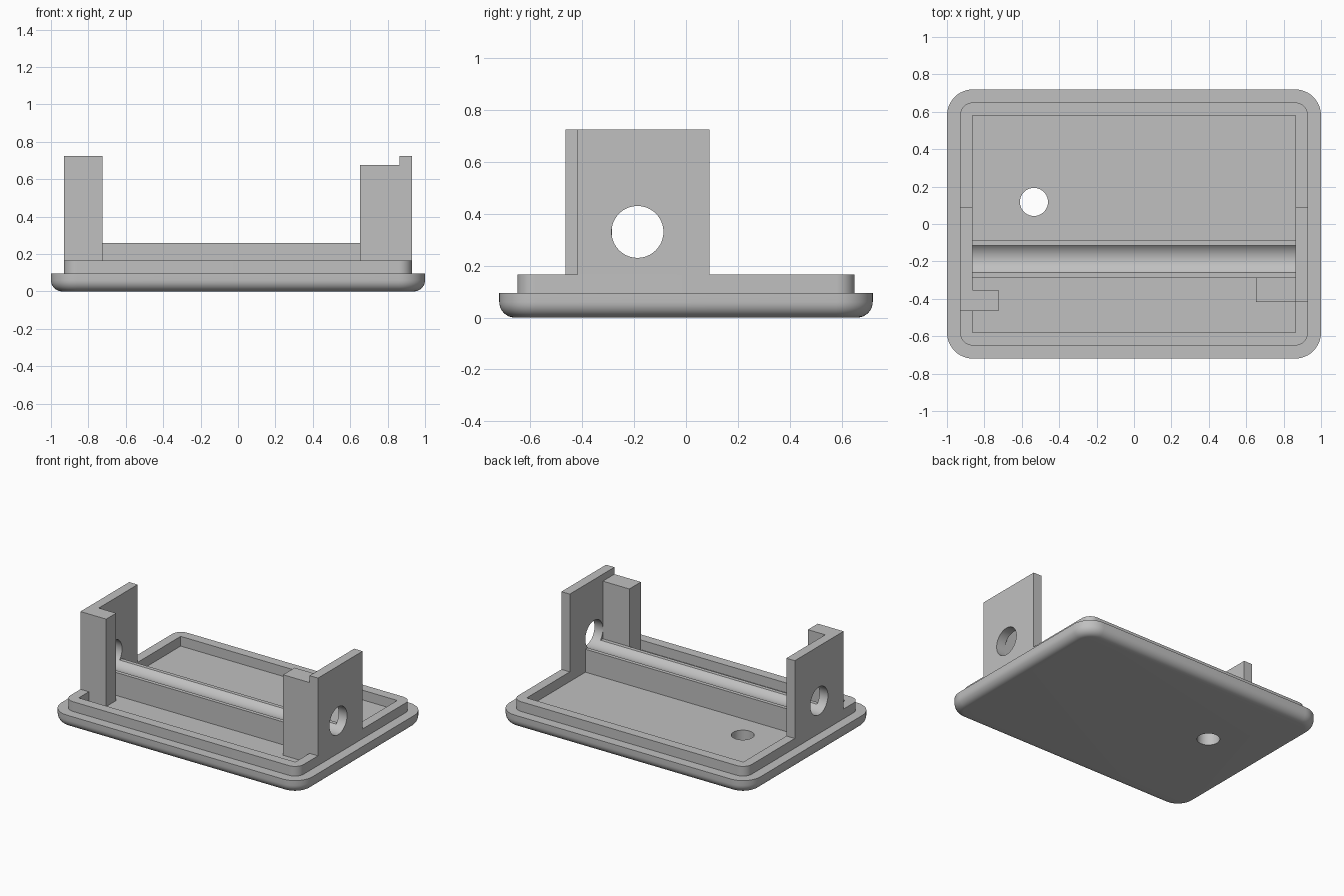
import bpy, bmesh
from math import cos, sin, pi, asin
from mathutils import Matrix

cube = bpy.data.objects.get("Cube")
if cube:
    bpy.data.objects.remove(cube, do_unlink=True)

grey = bpy.data.materials.new("light_grey")
grey.use_nodes = True
colour = (0.53, 0.53, 0.53, 1)
grey.diffuse_color = colour
grey.node_tree.nodes["Principled BSDF"].inputs["Base Color"].default_value = colour

FLOOR, LIP, TOP, RIDGE = 0.095, 0.165, 0.725, 0.26
IN_X, IN_Y, OUT_X, OUT_Y = 0.863, 0.58, 0.93, 0.65
ROD_Y, ROD_Z, ROD_R = -0.187, 0.33, 0.1


def make(name, bm):
    bmesh.ops.recalc_face_normals(bm, faces=bm.faces)
    mesh = bpy.data.meshes.new(name)
    bm.to_mesh(mesh)
    bm.free()
    mesh.materials.append(grey)
    ob = bpy.data.objects.new(name, mesh)
    bpy.context.collection.objects.link(ob)
    return ob


def loft(name, rings):
    """Closed solid through a stack of matching point rings."""
    bm = bmesh.new()
    loops = [[bm.verts.new(p) for p in ring] for ring in rings]
    n = len(loops[0])
    for a, b in zip(loops, loops[1:]):
        for i in range(n):
            j = (i + 1) % n
            bm.faces.new((a[i], a[j], b[j], b[i]))
    bm.faces.new(loops[0][::-1])
    bm.faces.new(loops[-1])
    return make(name, bm)


def box(name, x, y, z):
    return loft(name, [[(x[0], y[0], h), (x[1], y[0], h), (x[1], y[1], h), (x[0], y[1], h)] for h in z])


def rounded(hx, hy, r, z, steps=12):
    pts = []
    for q, (sx, sy) in enumerate([(1, 1), (-1, 1), (-1, -1), (1, -1)]):
        for i in range(steps + 1):
            a = (q + i / steps) * pi / 2
            pts.append((sx * (hx - r) + r * cos(a), sy * (hy - r) + r * sin(a), z))
    return pts


def cylinder(name, centre, r, depth, axis="Z"):
    bm = bmesh.new()
    turn = Matrix.Rotation(pi / 2, 4, "Y") if axis == "X" else Matrix()
    bmesh.ops.create_cone(bm, cap_ends=True, segments=64, radius1=r, radius2=r,
                          depth=depth, matrix=Matrix.Translation(centre) @ turn)
    return make(name, bm)


def cut(ob, cutter):
    cutter.hide_render = True
    mod = ob.modifiers.new("cut", "BOOLEAN")
    mod.operation, mod.solver, mod.object = "DIFFERENCE", "EXACT", cutter
    bpy.context.view_layer.objects.active = ob
    bpy.ops.object.modifier_apply(modifier=mod.name)
    bpy.data.objects.remove(cutter, do_unlink=True)


parts = []

# Base plate with rounded corners, a filleted underside and a floor hole
FILLET = 0.06
rings = []
for i in range(9):
    a = i / 8 * pi / 2
    d = FILLET * (1 - sin(a))
    rings.append(rounded(1 - d, 0.72 - d, 0.14 - d, FILLET * (1 - cos(a))))
rings.append(rounded(1, 0.72, 0.14, FLOOR))
plate = loft("base_plate", rings)
cut(plate, cylinder("floor_hole_cutter", (-0.535, 0.118, 0.05), 0.075, 0.4))
parts.append(plate)

# Raised lip around the square-cornered pocket
lip = loft("raised_lip", [rounded(OUT_X, OUT_Y, 0.07, z) for z in (FLOOR, LIP)])
cut(lip, box("pocket_cutter", (-IN_X, IN_X), (-IN_Y, IN_Y), (0, 0.4)))
parts.append(lip)

# Cradle ridge with a round groove along its top
half = 0.099
spread = asin((ROD_Z - RIDGE) / ROD_R)
profile = [(ROD_Y - half, FLOOR), (ROD_Y + half, FLOOR), (ROD_Y + half, RIDGE)]
for i in range(21):
    a = -spread - (pi - 2 * spread) * i / 20
    profile.append((ROD_Y + ROD_R * cos(a), ROD_Z + ROD_R * sin(a)))
profile.append((ROD_Y - half, RIDGE))
parts.append(loft("cradle_ridge", [[(x, y, z) for y, z in profile] for x in (-IN_X, IN_X)]))

# End walls, each with a round through hole
for name, side, front in (("right_wall", -1, -0.465), ("left_wall", 1, -0.418)):
    wall = box(name, sorted((side * IN_X, side * OUT_X)), (front, 0.09), (LIP, TOP))
    cut(wall, cylinder("wall_hole_cutter", (side * 0.9, ROD_Y, ROD_Z), ROD_R, 0.3, "X"))
    parts.append(wall)

# Tabs standing inside the walls
parts.append(box("right_tab", (-IN_X, -0.725), (-0.465, -0.352), (FLOOR, TOP)))
parts.append(box("left_tab", (0.652, IN_X), (-0.418, -0.286), (FLOOR, 0.675)))

# Smooth the round surfaces, keep the edges crisp
bpy.ops.object.select_all(action="DESELECT")
for ob in parts:
    ob.select_set(True)
bpy.context.view_layer.objects.active = parts[0]
bpy.ops.object.shade_smooth_by_angle(angle=pi / 6)
